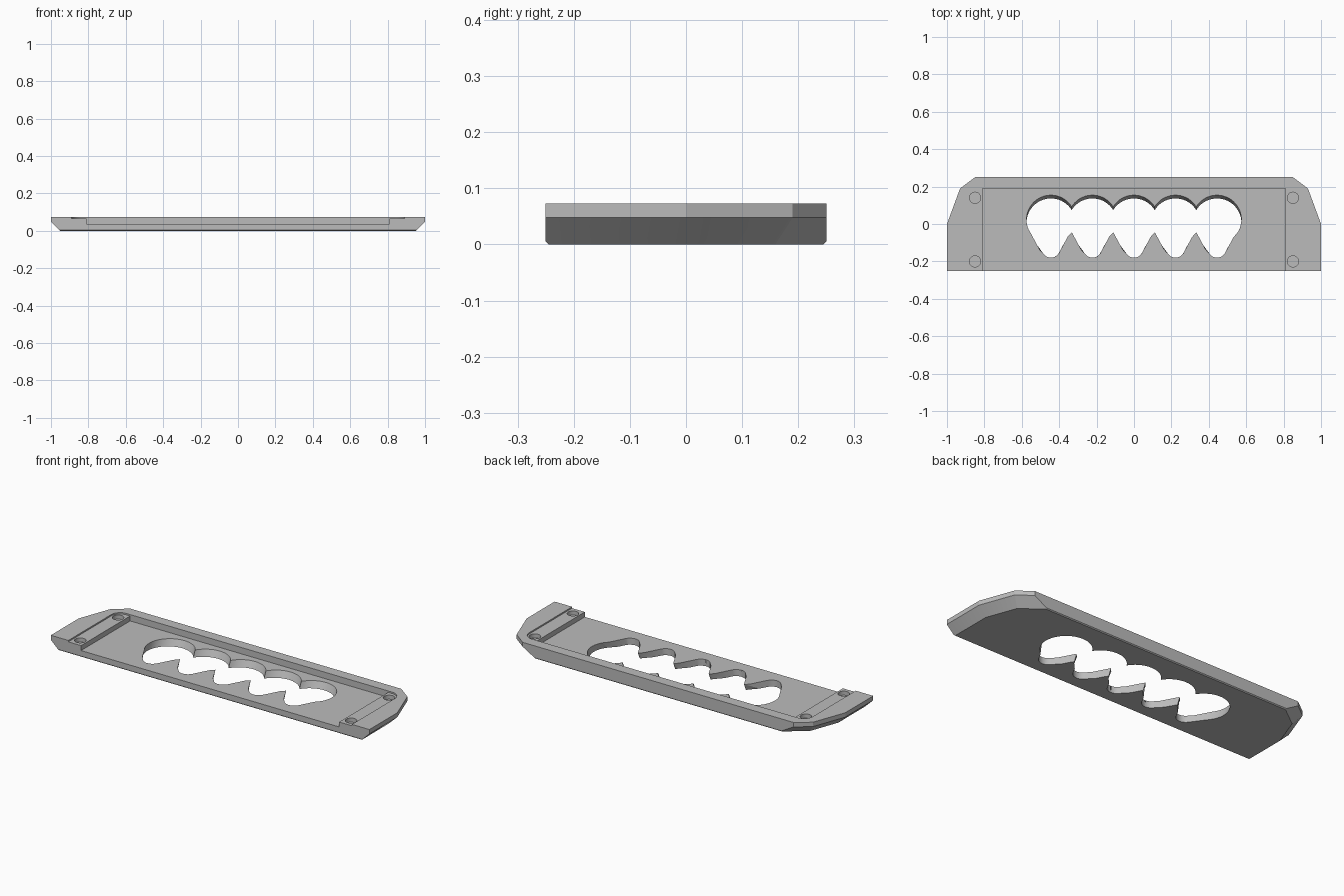
import bpy, bmesh
from math import sin, cos, asin, pi, radians
from mathutils import Vector

cube = bpy.data.objects.get("Cube")
if cube:
    bpy.data.objects.remove(cube, do_unlink=True)

grey = bpy.data.materials.new("plain grey")
grey.use_nodes = True
colour = (0.5, 0.5, 0.5, 1)
grey.diffuse_color = colour
grey.node_tree.nodes["Principled BSDF"].inputs["Base Color"].default_value = colour

TOP, RIM, FLOOR, LEDGE = 0.073, 0.048, 0.037, 0.065
HALF_Y = 0.25


def arc(cx, cy, r, a0, a1, n):
    steps = [a0 + (a1 - a0) * i / n for i in range(n + 1)]
    return [(cx + r * cos(a), cy + r * sin(a)) for a in steps]


def loft(name, lower, upper, z0, z1):
    """Solid between two matching counter-clockwise outlines."""
    bm = bmesh.new()
    lo = [bm.verts.new((x, y, z0)) for x, y in lower]
    hi = [bm.verts.new((x, y, z1)) for x, y in upper]
    bm.faces.new(lo[::-1])
    bm.faces.new(hi)
    n = len(lo)
    for i in range(n):
        j = (i + 1) % n
        bm.faces.new((lo[i], lo[j], hi[j], hi[i]))
    return finish(name, bm)


def finish(name, bm):
    bmesh.ops.recalc_face_normals(bm, faces=bm.faces)
    mesh = bpy.data.meshes.new(name)
    bm.to_mesh(mesh)
    bm.free()
    mesh.materials.append(grey)
    obj = bpy.data.objects.new(name, mesh)
    bpy.context.collection.objects.link(obj)
    return obj


def prism(name, pts, z0, z1):
    return loft(name, pts, pts, z0, z1)


def cut(target, cutter):
    cutter.hide_render = True
    mod = target.modifiers.new("cut", 'BOOLEAN')
    mod.operation, mod.solver, mod.object = 'DIFFERENCE', 'EXACT', cutter
    bpy.context.view_layer.objects.active = target
    bpy.ops.object.modifier_apply(modifier=mod.name)
    bpy.data.objects.remove(cutter, do_unlink=True)


# Plate body with clipped rear corners
half = [(1, -HALF_Y), (1, 0), (0.93, 0.19), (0.85, HALF_Y)]
outline = half + [(-x, y) for x, y in reversed(half)]
plate = prism("grip_plate", outline, 0, TOP)

# Undercut around the ends and a fine bevel on the long lower edges
bm = bmesh.new()
bm.from_mesh(plate.data)


def slice_off(point, normal):
    geom = bm.verts[:] + bm.edges[:] + bm.faces[:]
    res = bmesh.ops.bisect_plane(bm, geom=geom, plane_co=point, plane_no=normal, clear_outer=True)
    edges = [e for e in res["geom_cut"] if isinstance(e, bmesh.types.BMEdge)]
    bmesh.ops.holes_fill(bm, edges=edges)


for side in (1, -1):
    for (ax, ay), (bx, by) in zip(half, half[1:]):
        out = Vector((by - ay, ax - bx, 0)).normalized()
        out.x *= side
        slice_off((ax * side, ay, RIM), out * RIM + Vector((0, 0, -0.05)))
    slice_off((0, side * HALF_Y, 0.005), (0, side, -1))
bmesh.ops.recalc_face_normals(bm, faces=bm.faces)
bm.to_mesh(plate.data)
bm.free()

# Shallow ledge recess with rounded rear corners, open at the front
ledge = [(-0.89, -0.3), (0.89, -0.3)]
ledge += arc(0.835, 0.135, 0.055, 0, pi / 2, 10)
ledge += arc(-0.835, 0.135, 0.055, pi / 2, pi, 10)
cut(plate, prism("ledge_cutter", ledge, LEDGE, 0.2))

# Main recess, open at the front
recess = [(-0.81, -0.3), (0.81, -0.3), (0.81, 0.19), (-0.81, 0.19)]
cut(plate, prism("recess_cutter", recess, FLOOR, 0.2))

# Blind round sockets in the ledges
for x in (-0.85, 0.85):
    for y in (-0.2, 0.14):
        ring = arc(x, y, 0.03, 0, 2 * pi, 32)[:-1]
        cut(plate, prism("socket_cutter", ring, 0.042, 0.2))


# Row of overlapping teardrop openings with a sloped rear wall
def teardrop(x, cy):
    big, small, low = 0.131, 0.05, -0.13
    a = asin((big - small) / (cy - low))
    return arc(x, cy, big, -a, pi + a, 40) + arc(x, low, small, pi + a, 2 * pi - a, 12)


for i in range(-2, 3):
    x = i * 0.222
    # extended evenly beyond both faces so the slope carries through
    lower, upper = teardrop(x, -0.012), teardrop(x, 0.041)
    cut(plate, loft("finger_cutter", lower, upper, -FLOOR, 2 * FLOOR))

# Smooth the curved walls, keep the corners crisp
bpy.ops.object.select_all(action='DESELECT')
plate.select_set(True)
bpy.context.view_layer.objects.active = plate
bpy.ops.object.shade_smooth_by_angle(angle=radians(20))
